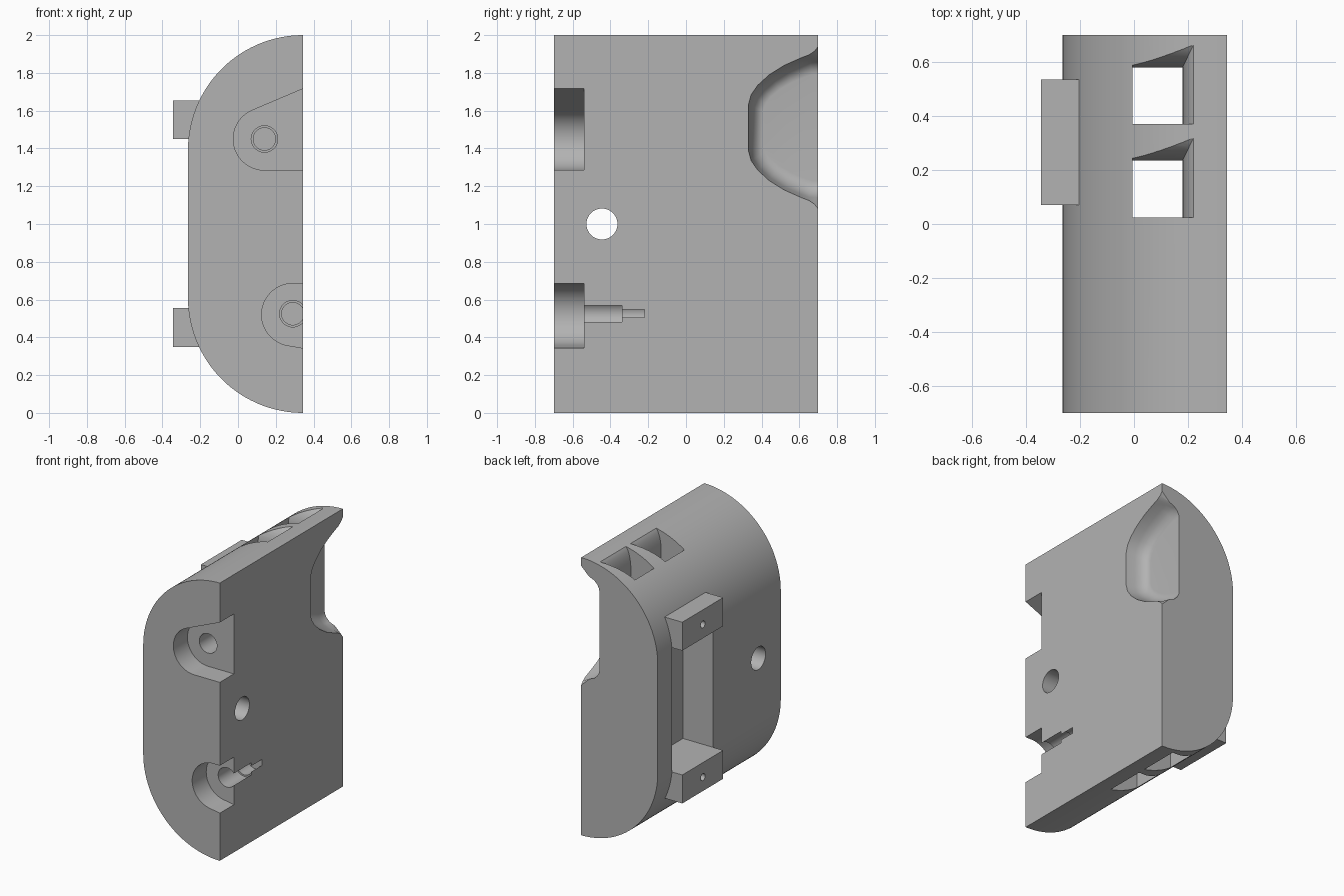
import bpy, bmesh, math
from mathutils import Vector

if "Cube" in bpy.data.objects:
    bpy.data.objects.remove(bpy.data.objects["Cube"], do_unlink=True)

grey = bpy.data.materials.new("plain grey")
grey.use_nodes = True
COLOUR = (0.45, 0.45, 0.45, 1)
grey.diffuse_color = COLOUR
grey.node_tree.nodes["Principled BSDF"].inputs["Base Color"].default_value = COLOUR


def loft(name, rings):
    """Closed solid through rings that share one point count."""
    bm = bmesh.new()
    loops = [[bm.verts.new(p) for p in ring] for ring in rings]
    n = len(loops[0])
    for a, b in zip(loops, loops[1:]):
        for i in range(n):
            j = (i + 1) % n
            bm.faces.new((a[i], a[j], b[j], b[i]))
    bm.faces.new(loops[0])
    bm.faces.new(loops[-1])
    bmesh.ops.recalc_face_normals(bm, faces=bm.faces)
    mesh = bpy.data.meshes.new(name)
    bm.to_mesh(mesh)
    bm.free()
    mesh.materials.append(grey)
    obj = bpy.data.objects.new(name, mesh)
    bpy.context.collection.objects.link(obj)
    return obj


def along_y(name, outline, y0, y1):
    return loft(name, [[(x, y, z) for x, z in outline] for y in (y0, y1)])


def along_x(name, outline, x0, x1):
    return loft(name, [[(x, y, z) for y, z in outline] for x in (x0, x1)])


def arc(cu, cv, r, start, end, steps):
    angles = [math.radians(start + (end - start) * i / steps) for i in range(steps + 1)]
    return [(cu + r * math.cos(a), cv + r * math.sin(a)) for a in angles]


def circle(cu, cv, r, steps=48):
    return arc(cu, cv, r, 0, 360, steps)[:-1]


def rect(u0, u1, v0, v1):
    return [(u0, v0), (u1, v0), (u1, v1), (u0, v1)]


def cut(target, cutter):
    cutter.hide_render = True
    mod = target.modifiers.new("cut", "BOOLEAN")
    mod.operation = "DIFFERENCE"
    mod.solver = "EXACT"
    mod.object = cutter
    select(target)
    bpy.ops.object.modifier_apply(modifier=mod.name)
    bpy.data.objects.remove(cutter, do_unlink=True)


def select(obj):
    bpy.ops.object.select_all(action="DESELECT")
    obj.select_set(True)
    bpy.context.view_layer.objects.active = obj


# Housing: half-rounded shell with one flat side
FACE, R = 0.345, 0.61
body = along_y("housing",
               arc(FACE, 2 - R, R, 90, 180, 40) + arc(FACE, R, R, 180, 270, 40), -0.7, 0.7)

# Cable recesses in the front, each with a stepped bore
upper = arc(0.14, 1.45, 0.165, 113, 270, 32) + [(0.5, 1.285), (0.5, 1.782)]
lower = arc(0.29, 0.52, 0.165, 90, 260, 32) + [(0.5, 0.316), (0.5, 0.685)]
for outline, cx, cz in ((upper, 0.14, 1.45), (lower, 0.29, 0.525)):
    cut(body, along_y("recess_cutter", outline, -0.8, -0.54))
    cut(body, along_y("bore_cutter", circle(cx, cz, 0.07), -0.6, -0.34))
    cut(body, along_y("tip_cutter", circle(cx, cz, 0.059), -0.4, -0.22))

# Cross hole through the housing
cut(body, along_x("cross_hole_cutter", circle(-0.445, 1.0, 0.082), -0.5, 0.5))

# Strap slots, flared towards both ends
for y0 in (0.025, 0.37):
    rings = []
    levels = [(2.1, 1.0)]
    for i in range(13):
        a = math.radians(90 * i / 12)
        levels.append((1.83 + 0.17 * math.cos(a), 1 - math.sin(a)))
    levels += [(2 - z, f) for z, f in reversed(levels)]
    for z, f in levels:
        outline = rect(-0.005, 0.18 + 0.065 * f, y0, y0 + 0.21 + 0.135 * f)
        rings.append([(x, min(y, 0.697), z) for x, y in outline])
    cut(body, loft("slot_cutter", rings))

# Window in the rounded side, between the lugs
cut(body, along_x("window_cutter", rect(0.07, 0.535, 0.555, 1.45), -0.5, -0.025))

# Thumb scoop on the flat side, open at the back, with a rounded floor
half = [(0.33, 0.12), (0.345, 0.175), (0.38, 0.225), (0.44, 0.28), (0.52, 0.33),
        (0.61, 0.37), (0.65, 0.385), (0.68, 0.405), (0.7, 0.43), (0.75, 0.43)]
rings = []
for x, inset in ((0.40, 0), (0.345, 0), (0.28, 0.02), (0.24, 0.04), (0.215, 0.07),
                 (0.202, 0.10), (0.2, 0.125)):
    k = inset / 0.125
    side = []
    for y, h in half:
        flat = min(h, 0.385) if k else h
        side.append((y + 0.08 * k * (0.75 - y) / 0.42, flat * (1 - 0.27 * k)))
    rings.append([(x, y, 1.51 + h) for y, h in side]
                 + [(x, y, 1.51 - h) for y, h in reversed(side)])
cut(body, loft("scoop_cutter", rings))

# Pair of mounting lugs with pin holes
lugs = []
for name, z0 in (("lower_lug", 0.35), ("upper_lug", 1.45)):
    lug = along_x(name, rect(0.07, 0.535, z0, z0 + 0.205), -FACE, -0.2)
    cut(lug, along_x("pin_cutter", circle(0.3, z0 + 0.1, 0.025, 24), -0.5, -0.24))
    lugs.append(lug)

for obj in [body] + lugs:
    select(obj)
    bpy.ops.object.shade_smooth_by_angle(angle=math.radians(30))
